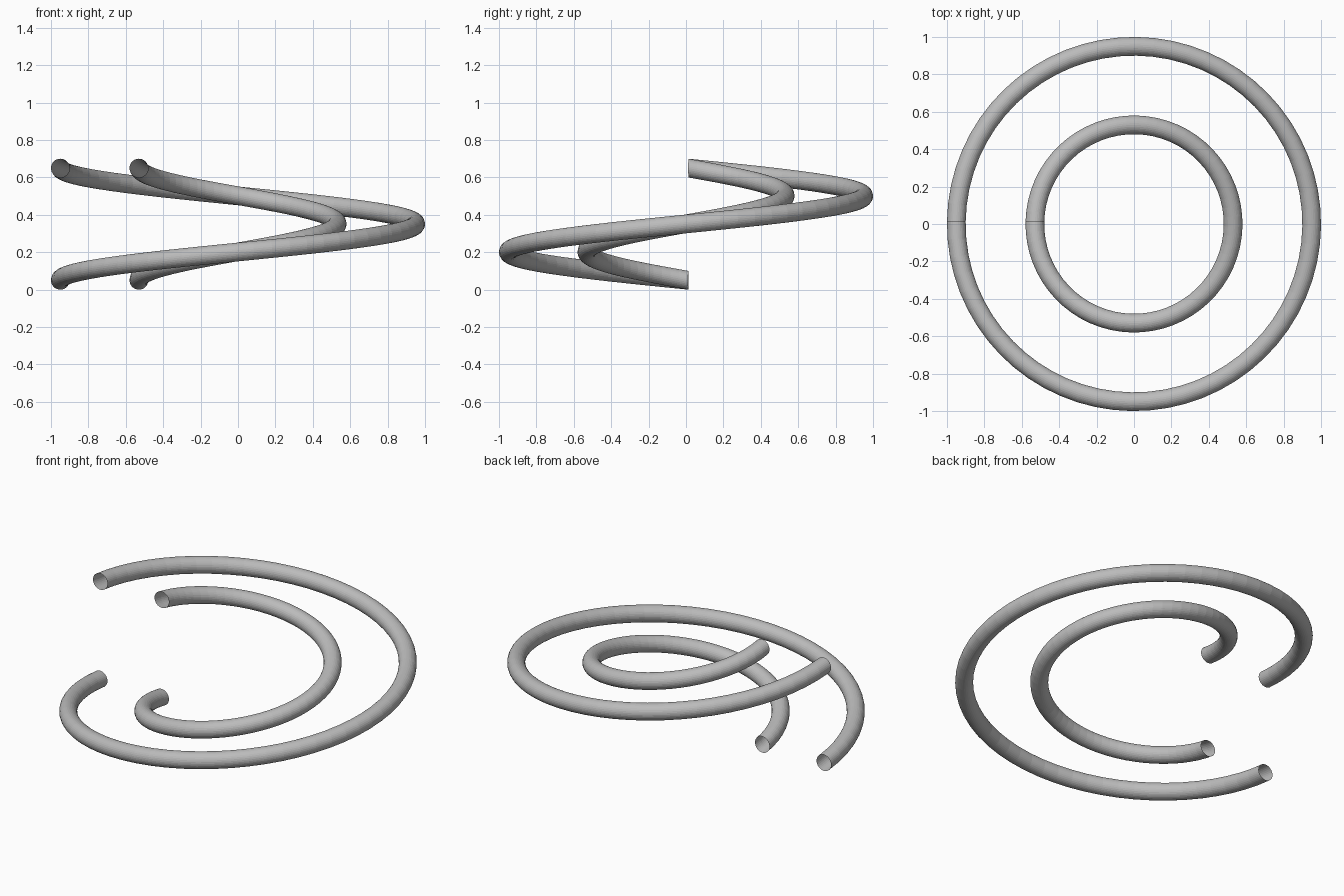
import bpy, bmesh, math

if "Cube" in bpy.data.objects:
    bpy.data.objects.remove(bpy.data.objects["Cube"])

TUBE = 0.05      # tube radius
RISE = 0.60      # climb over one full turn
STEPS, SIDES = 64, 32

grey = bpy.data.materials.new("light grey")
grey.diffuse_color = (0.5, 0.5, 0.5, 1)
grey.use_nodes = True
grey.node_tree.nodes["Principled BSDF"].inputs["Base Color"].default_value = grey.diffuse_color


def coil(name, radius):
    """One open-ended helical turn, swept from an upright circular section."""
    bm = bmesh.new()
    start = math.pi - math.asin(0.013 / radius)   # ends sit just behind y = 0
    rings = []
    for i in range(STEPS + 1):
        t = i / STEPS
        a = start + t * math.tau
        ring = []
        for j in range(SIDES):
            b = j / SIDES * math.tau
            r = radius + TUBE * math.cos(b)
            z = TUBE + RISE * t + TUBE * math.sin(b)
            ring.append(bm.verts.new((r * math.cos(a), r * math.sin(a), z)))
        rings.append(ring)
    for lo, hi in zip(rings, rings[1:]):
        for j in range(SIDES):
            k = (j + 1) % SIDES
            bm.faces.new((lo[j], hi[j], hi[k], lo[k]))
    me = bpy.data.meshes.new(name)
    bm.to_mesh(me)
    bm.free()
    me.materials.append(grey)
    ob = bpy.data.objects.new(name, me)
    bpy.context.collection.objects.link(ob)
    return ob


# two concentric coils with the same climb
coil("outer_coil", 0.95)
coil("inner_coil", 0.53)
